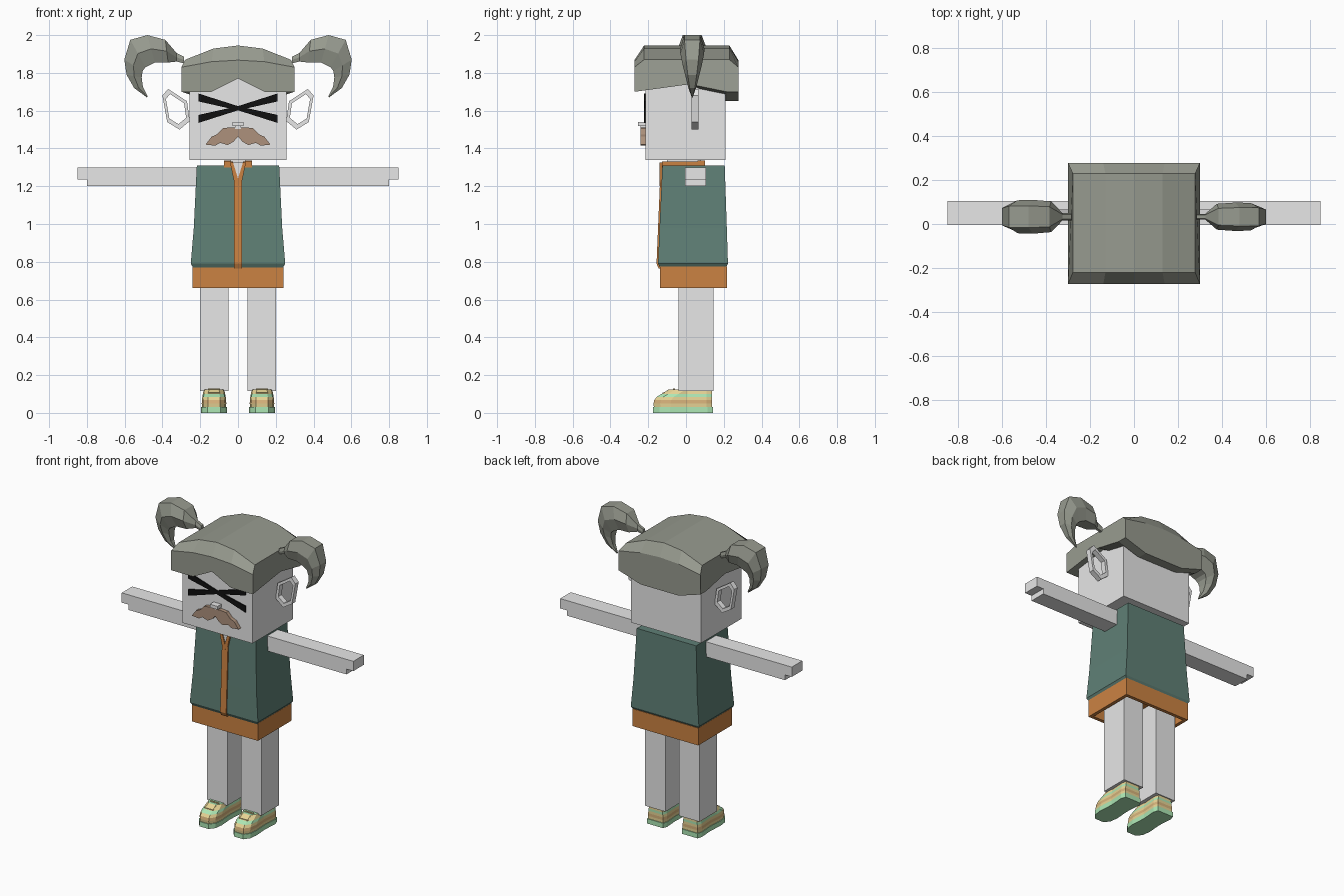
import bpy, bmesh
from mathutils import Vector

cube = bpy.data.objects.get("Cube")
if cube:
    bpy.data.objects.remove(cube)


def material(name, rgb):
    m = bpy.data.materials.new(name)
    m.use_nodes = True
    m.diffuse_color = (*rgb, 1)
    m.node_tree.nodes["Principled BSDF"].inputs["Base Color"].default_value = (*rgb, 1)
    return m


SKIN = material("light_grey_skin", (.8, .8, .8))
HAIR = material("grey_hair", (.31, .325, .275))
VEST = material("dark_teal", (.115, .215, .18))
ORANGE = material("burnt_orange", (.6, .225, .055))
BLACK = material("black", (.005, .005, .005))
BROWN = material("dusty_brown", (.42, .285, .2))
GREEN = material("mint_green", (.42, .8, .46))
YELLOW = material("pale_yellow", (.85, .7, .32))
TAN = material("tan", (.68, .45, .2))


def loft(name, rings, mats, bands=None, closed=False):
    """Skin equal-length rings of points; bands gives a material per strip."""
    bm = bmesh.new()
    vs = [[bm.verts.new(p) for p in r] for r in rings]
    n = len(rings[0])
    pairs = list(zip(vs, vs[1:])) + ([(vs[-1], vs[0])] if closed else [])
    for k, (a, b) in enumerate(pairs):
        for i in range(n):
            j = (i + 1) % n
            f = bm.faces.new((a[i], a[j], b[j], b[i]))
            f.material_index = bands[k] if bands else 0
    if not closed:
        bm.faces.new(vs[0])
        bm.faces.new(vs[-1]).material_index = bands[-1] if bands else 0
    bmesh.ops.recalc_face_normals(bm, faces=bm.faces)
    me = bpy.data.meshes.new(name)
    bm.to_mesh(me)
    bm.free()
    for m in mats:
        me.materials.append(m)
    ob = bpy.data.objects.new(name, me)
    bpy.context.collection.objects.link(ob)
    return ob


def rect(x0, x1, y0, y1, z):
    return [(x0, y0, z), (x1, y0, z), (x1, y1, z), (x0, y1, z)]


def box(name, x, y, z, mat):
    x = sorted(x)
    return loft(name, [rect(*x, *y, h) for h in z], [mat])


def prism(name, outline, y0, y1, mat):
    """Extrude a front-plane outline of (x, z) points along y."""
    return loft(name, [[(x, y, z) for x, z in outline] for y in (y0, y1)], [mat])


# Head and neck
box("head", (-.257, .257), (-.215, .21), (1.34, 1.85), SKIN)
box("neck", (-.04, .04), (-.1, .08), (1.25, 1.35), SKIN)

# Hair cap: slices across x with an arched top and scalloped rim
slices = []
for x, front, back, mid in ((-.3, 1.7, 1.7, 1.74), (-.14, 1.7, 1.65, 1.76),
                            (0, 1.77, 1.65, 1.78), (.14, 1.7, 1.65, 1.76),
                            (.3, 1.7, 1.7, 1.74)):
    arch = .075 * (1 - (x / .3) ** 2)
    brow, top = 1.83 + arch * .5, 1.87 + arch
    xt = x * .93
    slices.append([(x, -.273, front), (x, -.273, brow), (xt, -.222, top),
                   (xt, .23, top), (x, .277, brow), (x, .277, back),
                   (x, .215, back), (x, .02, mid)])
loft("hair_cap", slices, [HAIR])

# Pigtails: outer edge, inner edge and half depth along a curl
curl = ((.285, 1.885, .285, 1.85, .016), (.325, 1.905, .325, 1.86, .016),
        (.385, 1.975, .37, 1.855, .07), (.48, 2.0, .44, 1.855, .077),
        (.57, 1.975, .49, 1.83, .075), (.602, 1.87, .505, 1.81, .06),
        (.59, 1.79, .51, 1.775, .043), (.55, 1.72, .503, 1.725, .025),
        (.482, 1.67, .478, 1.674, .004))
for side, s, fat in (("right", -1, 1), ("left", 1, .84)):
    rings = []
    for xo, zo, xi, zi, d in curl:
        o, i = Vector((xo * s, .033, zo)), Vector((xi * s, .033, zi))
        ring = []
        for t, w in ((0, -.65), (.5, -1), (1, -.65), (1, .65), (.5, 1), (0, .65)):
            ring.append(o.lerp(i, t) + Vector((0, w * d * fat, 0)))
        rings.append(ring)
    loft(side + "_pigtail", rings, [HAIR])

# Limbs, ears and shoes, one set per side
ear = ((.4, 1.68), (.37, 1.715), (.27, 1.65), (.255, 1.545), (.31, 1.5), (.375, 1.54))
cx, cz = .33, 1.61


def sole_outline(x, toe, w, heel, z):
    half = [(w * .85, heel), (w, heel - .03), (w * .9, heel - .13), (w, toe + .09),
            (w * .9, toe + .035), (w * .5, toe)]
    return ([(x + a, b, z) for a, b in half]
            + [(x - a, b, z) for a, b in reversed(half)])


for side, s in (("right", -1), ("left", 1)):
    box(side + "_arm", (s * .2, s * .8), (-.005, .105), (1.2, 1.3), SKIN)
    box(side + "_fingers", (s * .8, s * .85), (-.005, .105), (1.235, 1.3), SKIN)
    box(side + "_leg", (s * .05, s * .2), (-.04, .145), (.115, .76), SKIN)

    # Ear rim: outer and inner loops at two depths
    def ear_loop(k, y):
        return [(s * (cx + (x - cx) * k), y, cz + (z - cz) * k) for x, z in ear]
    loft(side + "_ear", [ear_loop(1, .03), ear_loop(1, .065),
                         ear_loop(.74, .065), ear_loop(.74, .03)], [SKIN], closed=True)

    # Shoe: sole plus banded upper
    x = s * .127
    loft(side + "_shoe_sole", [sole_outline(x, -.175, .068, .143, z)
                               for z in (0, .032)], [GREEN])
    levels = ((.03, -.17, .064), (.05, -.172, .065), (.068, -.168, .064),
              (.085, -.155, .062), (.1, -.13, .059), (.125, -.09, .054))
    loft(side + "_shoe_upper", [sole_outline(x, t, w, .138, z) for z, t, w in levels],
         [YELLOW, TAN, GREEN], [0, 1, 0, 2, 0, 2])
    # Laces across the instep
    for k in range(3):
        y = -.125 + k * .028
        z = .104 + k * .012
        box(f"{side}_lace_{k + 1}", (x - .032, x + .032), (y, y + .011),
            (z - .01, min(z + .003, .13)), (YELLOW, GREEN)[k % 2])

# Vest, flared to a bevelled hem
loft("vest", [rect(-.235, .235, -.135, .208, .765), rect(-.25, .25, -.148, .222, .79),
              rect(-.234, .234, -.14, .216, .98), rect(-.218, .218, -.125, .205, 1.31)],
     [VEST])

# Open skirt band with a hollow underside
loft("skirt_band", [rect(-.242, .242, -.137, .217, .775), rect(-.242, .242, -.137, .217, .66),
                    rect(-.22, .22, -.115, .195, .66), rect(-.22, .22, -.115, .195, .75)],
     [ORANGE])

# Front trim, open throat and collar
loft("front_trim", [rect(-.022, .022, y, y + .03, z)
                    for y, z in ((-.145, .765), (-.156, .79), (-.148, .98), (-.137, 1.24))],
     [ORANGE])
prism("throat", ((-.03, 1.325), (.03, 1.325), (0, 1.235)), -.132, -.124, SKIN)
for side, s in (("right", -1), ("left", 1)):
    prism(side + "_lapel", ((0, 1.2), (s * .022, 1.23), (s * .042, 1.325),
                            (s * .026, 1.325), (0, 1.24)), -.139, -.12, ORANGE)
    box(side + "_collar", (s * .026, s * .075), (-.128, .1), (1.3, 1.332), ORANGE)
box("back_collar", (-.075, .075), (.06, .1), (1.3, 1.335), ORANGE)

# Crossed face marks, narrowing to the centre
for side, s in (("right", -1), ("left", 1)):
    for part, d in (("upper", 1), ("lower", -1)):
        prism(f"{side}_{part}_mark",
              ((0, 1.624), (s * .21, 1.613 + d * .057 + .021),
               (s * .21, 1.613 + d * .057 - .021), (0, 1.602)), -.223, -.214, BLACK)

# Nose and moustache
box("nose_bridge", (-.028, .028), (-.255, -.21), (1.518, 1.54), SKIN)
box("nose_tip", (-.015, .015), (-.24, -.21), (1.502, 1.518), SKIN)
half = [(.035, 1.512), (.08, 1.507), (.11, 1.475), (.14, 1.462), (.172, 1.42),
        (.12, 1.415), (.095, 1.43), (.055, 1.418), (.025, 1.435)]
prism("moustache", [(0, 1.508)] + half + [(0, 1.462)]
      + [(-x, z) for x, z in reversed(half)], -.24, -.21, BROWN)
